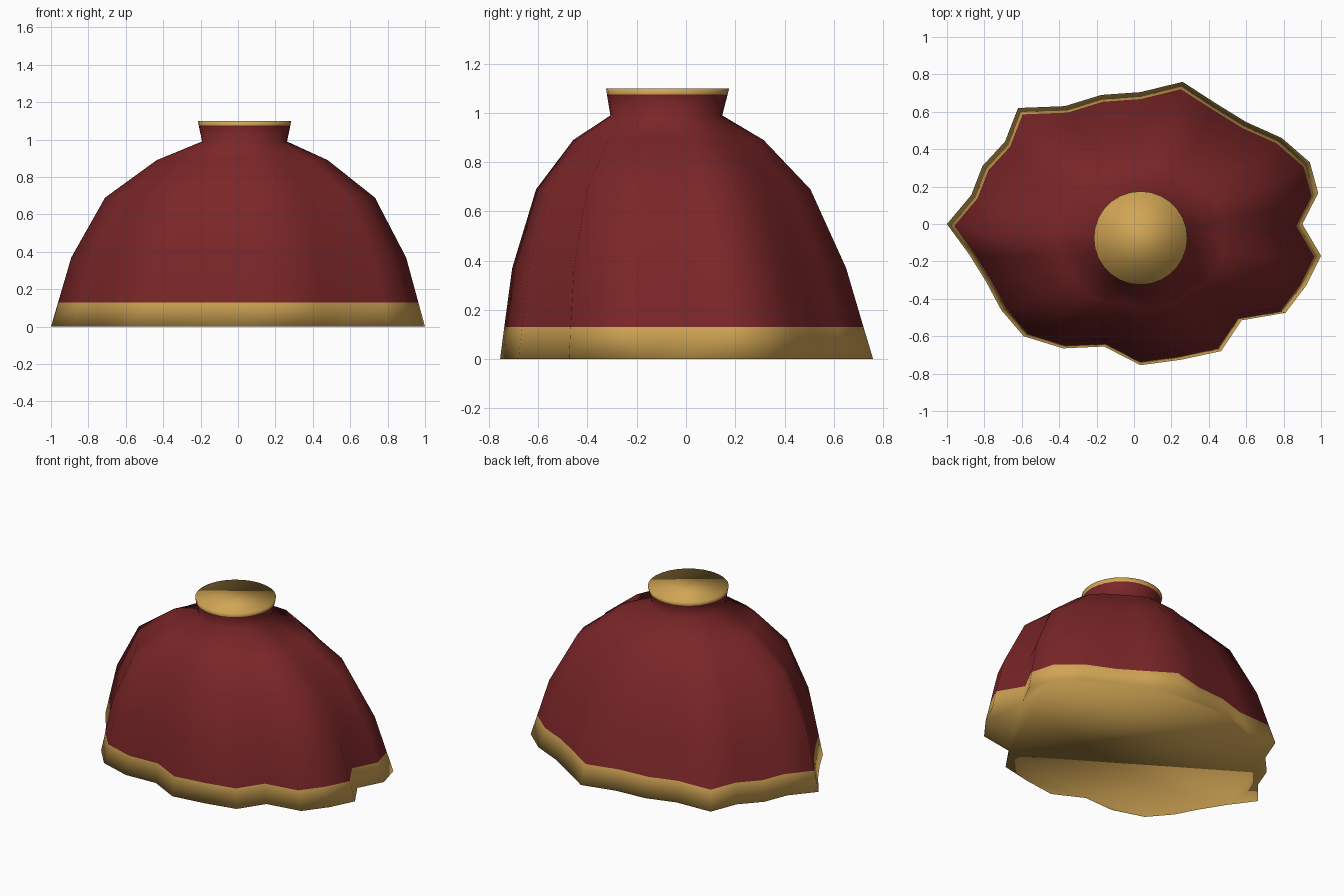
import bpy, bmesh, math

if "Cube" in bpy.data.objects:
    bpy.data.objects.remove(bpy.data.objects["Cube"])

# Irregular base outline, one point per side
OUTLINE = [(.90, 0), (.985, .165), (.94, .33), (.79, .46), (.60, .545), (.43, .65), (.26, .76),
           (.035, .705), (-.175, .69), (-.37, .63), (-.62, .62), (-.69, .44), (-.81, .31), (-.87, .155),
           (-1, 0), (-.88, -.165), (-.79, -.31), (-.71, -.46), (-.59, -.60), (-.38, -.665), (-.16, -.655),
           (.035, -.755), (.255, -.725), (.465, -.68), (.575, -.515), (.81, -.475), (.92, -.33), (1, -.17)]
N = len(OUTLINE)
CX = .035

# Layers: height, scale, roundness (0 = base outline, 1 = circle), y centre
LAYERS = [(0, 1, 0, 0), (.13, .963, 0, -.011), (.37, .895, 0, -.03), (.69, .722, .06, -.053),
          (.89, .46, .36, -.07), (.99, .227, 1, -.08), (1.075, .245, 1, -.076), (1.10, .25, 1, -.075)]


def material(name, color):
    m = bpy.data.materials.new(name)
    m.diffuse_color = (*color, 1)
    m.use_nodes = True
    m.node_tree.nodes["Principled BSDF"].inputs["Base Color"].default_value = m.diffuse_color
    return m


def ring(bm, z, s, t, cy):
    verts = []
    for i, (px, py) in enumerate(OUTLINE):
        a = 2 * math.pi * i / N
        x = CX + s * ((1 - t) * (px - CX) + t * math.cos(a))
        y = cy + s * ((1 - t) * py + t * math.sin(a))
        verts.append(bm.verts.new((x, y, z)))
    return verts


# Lofted body with closed ends
bm = bmesh.new()
rings = [ring(bm, *layer) for layer in LAYERS]
for low, high in zip(rings, rings[1:]):
    for i in range(N):
        j = (i + 1) % N
        bm.faces.new((low[i], low[j], high[j], high[i]))
bm.faces.new(rings[0][::-1])
bm.faces.new(rings[-1])

# Gold hem and neck trim by height, red between
for f in bm.faces:
    z = sum(v.co.z for v in f.verts) / len(f.verts)
    f.material_index = 1 if z < .13 or z > 1.075 else 0
    f.smooth = True

mesh = bpy.data.meshes.new("draped_cape")
bm.to_mesh(mesh)
bm.free()
mesh.materials.append(material("deep red", (.195, .019, .021)))
mesh.materials.append(material("gold", (.64, .38, .09)))
bpy.context.collection.objects.link(bpy.data.objects.new("draped_cape", mesh))
